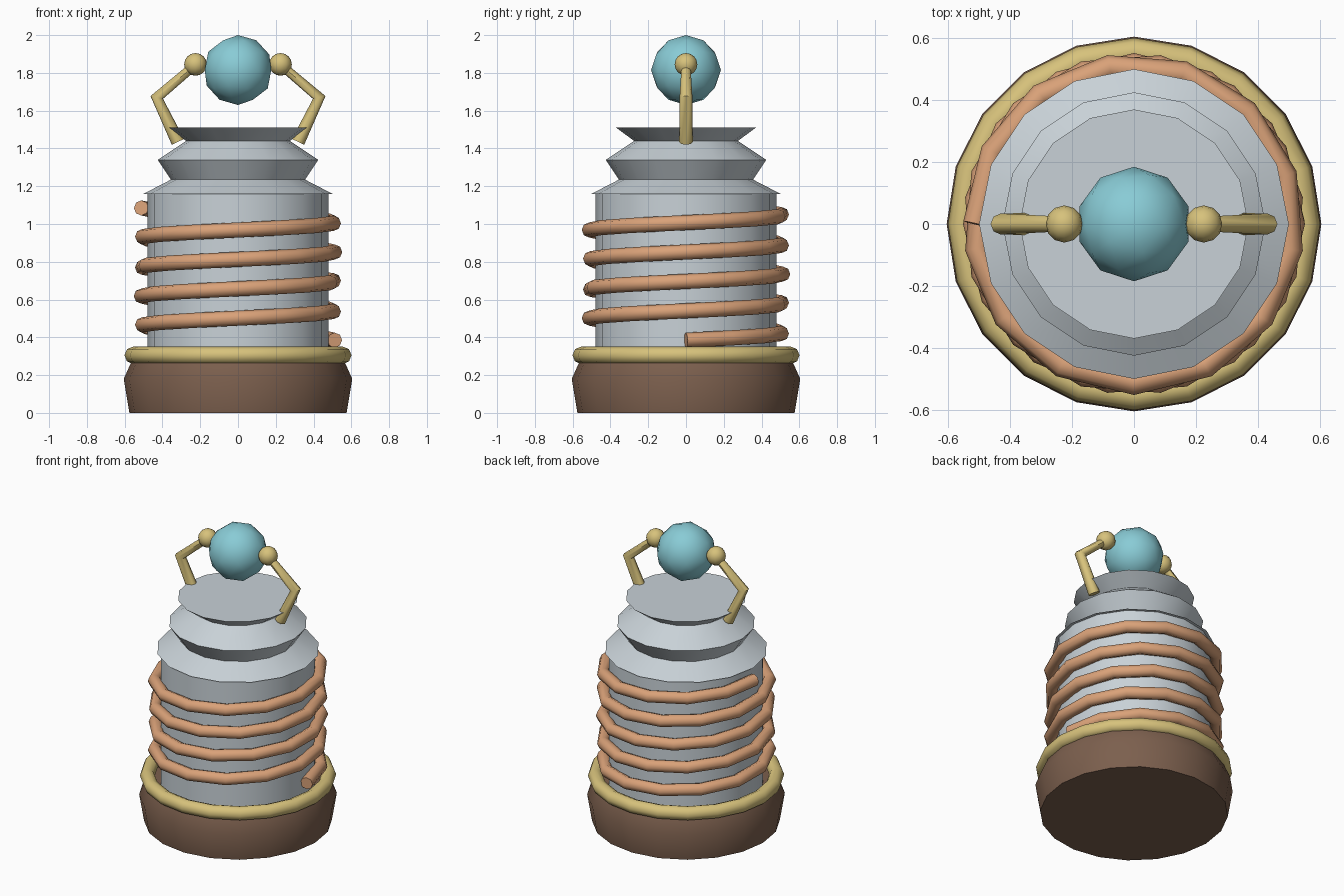
import bpy, math
from mathutils import Vector

cube = bpy.data.objects.get("Cube")
if cube:
    bpy.data.objects.remove(cube, do_unlink=True)


def material(name, colour):
    mat = bpy.data.materials.new(name)
    mat.use_nodes = True
    mat.diffuse_color = (*colour, 1)
    bsdf = next(n for n in mat.node_tree.nodes if n.type == 'BSDF_PRINCIPLED')
    bsdf.inputs["Base Color"].default_value = (*colour, 1)
    return mat


brown = material("brown", (0.20, 0.115, 0.075))
grey = material("pale grey", (0.58, 0.64, 0.68))
brass = material("brass yellow", (0.68, 0.54, 0.20))
copper = material("copper orange", (0.70, 0.36, 0.19))
cyan = material("pale cyan", (0.25, 0.60, 0.67))


def finish(obj, name, mat, angle=40):
    obj.name = name
    obj.data.materials.append(mat)
    bpy.ops.object.select_all(action='DESELECT')
    obj.select_set(True)
    bpy.context.view_layer.objects.active = obj
    bpy.ops.object.shade_smooth_by_angle(angle=math.radians(angle))
    return obj


def mesh_object(name, verts, faces, mat, angle=40):
    mesh = bpy.data.meshes.new(name)
    mesh.from_pydata(verts, [], faces)
    obj = bpy.data.objects.new(name, mesh)
    bpy.context.collection.objects.link(obj)
    return finish(obj, name, mat, angle)


def skin_rings(count, sides):
    """Quads between successive rings, with a cap at each end."""
    faces = [(r * sides + i, r * sides + (i + 1) % sides,
              (r + 1) * sides + (i + 1) % sides, (r + 1) * sides + i)
             for r in range(count - 1) for i in range(sides)]
    faces.append(tuple(reversed(range(sides))))
    faces.append(tuple(range((count - 1) * sides, count * sides)))
    return faces


def lathe(name, profile, sides, mat, angle=40):
    verts = [(r * math.cos(math.tau * i / sides), r * math.sin(math.tau * i / sides), z)
             for r, z in profile for i in range(sides)]
    return mesh_object(name, verts, skin_rings(len(profile), sides), mat, angle)


def tube(name, points, radii, side_hint, mat, sides=8):
    """Sweep a round section along a path; side_hint(point) sets the section's first axis."""
    pts = [Vector(p) for p in points]
    verts = []
    for k, p in enumerate(pts):
        before = (p - pts[k - 1]).normalized() if k else Vector()
        after = (pts[k + 1] - p).normalized() if k < len(pts) - 1 else Vector()
        tangent = (before + after).normalized()
        v = tangent.cross(side_hint(p)).normalized()
        u = v.cross(tangent)
        for i in range(sides):
            a = math.tau * i / sides
            verts.append(p + radii[k] * (math.cos(a) * u + math.sin(a) * v))
    return mesh_object(name, verts, skin_rings(len(pts), sides), mat, 50)


# Base and its trim ring
lathe("base", [(0.575, 0), (0.605, 0.18), (0.56, 0.28)], 20, brown)
bpy.ops.mesh.primitive_torus_add(major_segments=20, minor_segments=8, major_radius=0.555,
                                 minor_radius=0.046, location=(0, 0, 0.305))
finish(bpy.context.object, "base_ring", brass, 60)

# Main drum and the flared collar stack
lathe("drum", [(0.48, 0.25), (0.48, 1.165)], 16, grey)
lathe("collar", [(0.50, 1.16), (0.355, 1.235), (0.425, 1.34),
                 (0.275, 1.44), (0.37, 1.51)], 16, grey, 30)

# Wound coil
turns, steps = 4.5, 60
helix = []
for k in range(steps + 1):
    t = k / steps
    a = math.tau * turns * t
    helix.append((0.512 * math.cos(a), 0.512 * math.sin(a), 0.385 + 0.70 * t))
tube("coil", helix, [0.04] * len(helix), lambda p: Vector((p.x, p.y, 0)), copper)

# Floating orb
bpy.ops.mesh.primitive_ico_sphere_add(subdivisions=2, radius=0.185, location=(0, 0, 1.815))
finish(bpy.context.object, "orb", cyan, 60)

# Bent arms with ball joints
for side, label in ((1, "left"), (-1, "right")):
    path = [(side * 0.235, 0, 1.835), (side * 0.43, 0, 1.67), (side * 0.318, 0, 1.435)]
    tube(label + "_arm", path, [0.024, 0.034, 0.036], lambda p: Vector((0, 1, 0)), brass)
    bpy.ops.mesh.primitive_uv_sphere_add(segments=12, ring_count=8, radius=0.06,
                                         location=(side * 0.225, 0, 1.845))
    finish(bpy.context.object, label + "_joint", brass, 60)
